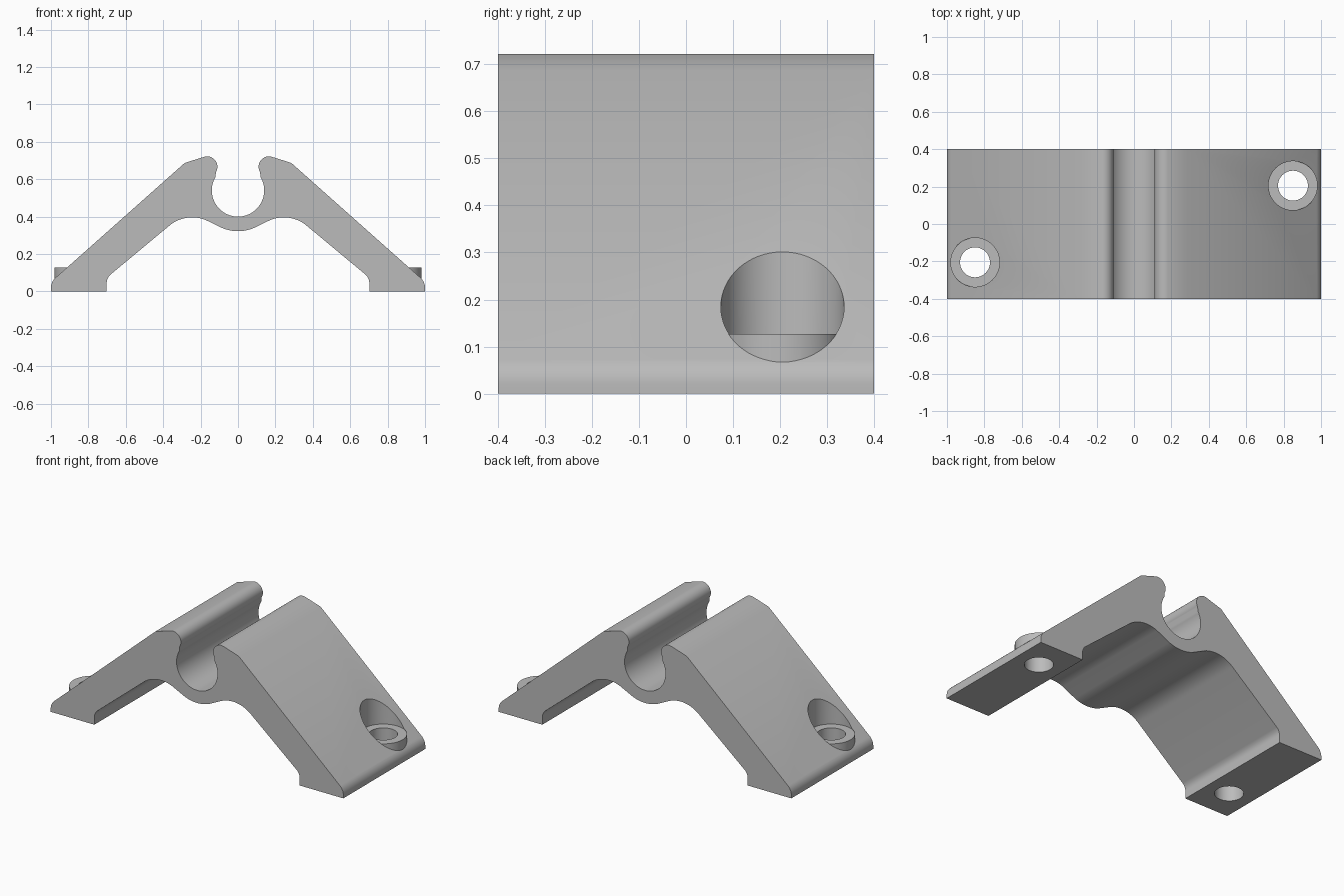
import bpy, bmesh
from math import cos, sin, radians

cube = bpy.data.objects.get("Cube")
if cube:
    bpy.data.objects.remove(cube, do_unlink=True)

# Single plain material
grey = bpy.data.materials.new("plain grey")
grey.use_nodes = True
colour = (0.5, 0.5, 0.5, 1)
grey.diffuse_color = colour
grey.node_tree.nodes["Principled BSDF"].inputs["Base Color"].default_value = colour


def arc(cx, cz, r, start, end, steps=12):
    angles = [radians(start + (end - start) * i / steps) for i in range(steps + 1)]
    return [(cx + r * cos(a), cz + r * sin(a)) for a in angles]


def link(name, bm):
    bmesh.ops.recalc_face_normals(bm, faces=bm.faces)
    mesh = bpy.data.meshes.new(name)
    bm.to_mesh(mesh)
    bm.free()
    mesh.materials.append(grey)
    obj = bpy.data.objects.new(name, mesh)
    bpy.context.collection.objects.link(obj)
    return obj


def cylinder(name, x, y, r, low, high):
    bm = bmesh.new()
    bmesh.ops.create_cone(bm, cap_ends=True, segments=64, radius1=r, radius2=r, depth=high - low)
    bmesh.ops.translate(bm, verts=bm.verts, vec=(x, y, (low + high) / 2))
    return link(name, bm)


def combine(target, tool, operation):
    mod = target.modifiers.new(tool.name, "BOOLEAN")
    mod.object, mod.operation, mod.solver = tool, operation, "EXACT"
    bpy.context.view_layer.objects.active = target
    bpy.ops.object.modifier_apply(modifier=mod.name)
    bpy.data.objects.remove(tool, do_unlink=True)


# Half profile, from the underside centre round the leg to the bore floor
half = arc(0, 0.54, 0.218, -90, -67, 8)
half += arc(0.245, 0.206, 0.19, 113, 48.5, 16)
half += arc(0.642, 0.045, 0.06, 48.5, 0, 8)
half += [(0.702, 0), (1, 0)]
half += arc(0.93, 0.02, 0.07, 0, 48.5, 8)
half += [(0.285, 0.687)]
half += arc(0.165, 0.667, 0.055, 72, 212, 20)
half += arc(0, 0.54, 0.14, 31, -90, 24)

# Mirrored profile extruded front to back
outline = half + [(-x, z) for x, z in half[-2:0:-1]]
bm = bmesh.new()
face = bm.faces.new([bm.verts.new((x, -0.4, z)) for x, z in outline])
extruded = bmesh.ops.extrude_face_region(bm, geom=[face])["geom"]
bmesh.ops.translate(bm, verts=[v for v in extruded if isinstance(v, bmesh.types.BMVert)], vec=(0, 0.8, 0))
bracket = link("rail_bracket", bm)

# Screw seats on opposite corners: recess, raised seat, through hole
for side in (1, -1):
    x, y = side * 0.85, side * 0.205
    combine(bracket, cylinder("recess", x, y, 0.131, 0.1, 0.9), "DIFFERENCE")
    combine(bracket, cylinder("screw_seat", x, y, 0.132, 0.02, 0.127), "UNION")
    combine(bracket, cylinder("screw_hole", x, y, 0.08, -0.2, 0.9), "DIFFERENCE")

bpy.ops.object.select_all(action="DESELECT")
bracket.select_set(True)
bpy.context.view_layer.objects.active = bracket
bpy.ops.object.shade_smooth_by_angle(angle=radians(25))
